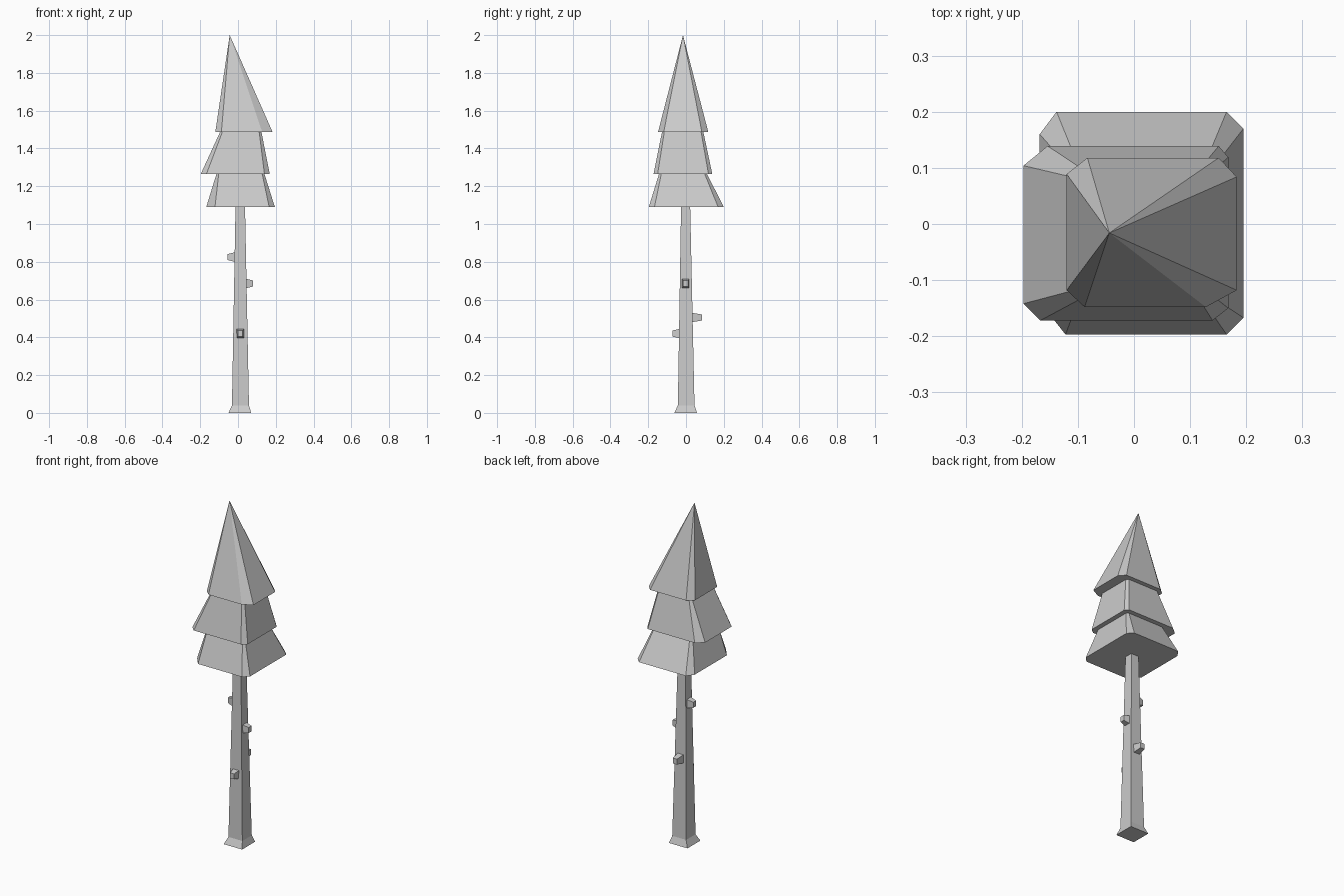
import bpy, bmesh

if "Cube" in bpy.data.objects:
    bpy.data.objects.remove(bpy.data.objects["Cube"])


def loft(name, rings, apex=None):
    """Skin a stack of rings with equal point counts; cap or close to an apex."""
    bm = bmesh.new()
    loops = [[bm.verts.new(p) for p in ring] for ring in rings]
    n = len(loops[0])
    for a, b in zip(loops, loops[1:]):
        for i in range(n):
            j = (i + 1) % n
            bm.faces.new((a[i], a[j], b[j], b[i]))
    bm.faces.new(loops[0][::-1])
    if apex:
        tip = bm.verts.new(apex)
        for i in range(n):
            bm.faces.new((loops[-1][i], loops[-1][(i + 1) % n], tip))
    else:
        bm.faces.new(loops[-1])
    bmesh.ops.recalc_face_normals(bm, faces=bm.faces)
    mesh = bpy.data.meshes.new(name)
    bm.to_mesh(mesh)
    bm.free()
    obj = bpy.data.objects.new(name, mesh)
    bpy.context.collection.objects.link(obj)
    return obj


def rect(x0, x1, y0, y1, z):
    return [(x0, y0, z), (x1, y0, z), (x1, y1, z), (x0, y1, z)]


def octagon(x0, x1, y0, y1, z, fl, fr, br, bl):
    """Rectangle with a (dx, dy) chamfer at front-left, front-right, back-right, back-left."""
    return [(x0 + fl[0], y0, z), (x1 - fr[0], y0, z),
            (x1, y0 + fr[1], z), (x1, y1 - br[1], z),
            (x1 - br[0], y1, z), (x0 + bl[0], y1, z),
            (x0, y1 - bl[1], z), (x0, y0 + fl[1], z)]


# Trunk with flared foot
loft("trunk", [rect(-0.05, 0.07, -0.062, 0.058, 0),
               rect(-0.032, 0.058, -0.043, 0.045, 0.04),
               rect(-0.013, 0.037, -0.026, 0.022, 1.10)])

# Three stacked foliage tiers ending in an off-centre tip
s = (0.012, 0.012)
loft("foliage", [
    octagon(-0.168, 0.195, -0.197, 0.20, 1.09,
            (0.046, 0.058), (0.03, 0.03), (0.03, 0.03), (0.03, 0.04)),
    octagon(-0.114, 0.14, -0.143, 0.111, 1.265, s, s, s, s),
    octagon(-0.197, 0.168, -0.172, 0.139, 1.265,
            (0.03, 0.03), (0.028, 0.022), (0.017, 0.02), (0.043, 0.035)),
    octagon(-0.095, 0.124, -0.127, 0.092, 1.487, s, s, s, s),
    octagon(-0.12, 0.183, -0.148, 0.118, 1.487,
            (0.032, 0.03), (0.055, 0.03), (0.032, 0.034), (0.037, 0.029)),
], apex=(-0.044, -0.016, 2.0))

# Tapered branch stubs, one per trunk side: direction, height, tip position
stubs = {"front": (1, 0.42, -0.072), "back": (1, 0.505, 0.085),
         "right": (0, 0.685, 0.08), "left": (0, 0.825, -0.055)}
for side, (axis, z, tip) in stubs.items():
    centre = (0.012, -0.002)
    rings = []
    for d, hw, hz in ((centre[axis] + (0.02 if tip > 0 else -0.02), 0.021, 0.027),
                      (tip, 0.013, 0.016)):
        ring = []
        for u, v in ((-1, -1), (1, -1), (1, 1), (-1, 1)):
            p = [0, 0, z + v * hz]
            p[axis] = d
            p[1 - axis] = centre[1 - axis] + u * hw
            ring.append(p)
        rings.append(ring)
    loft("branch_stub_" + side, rings)
